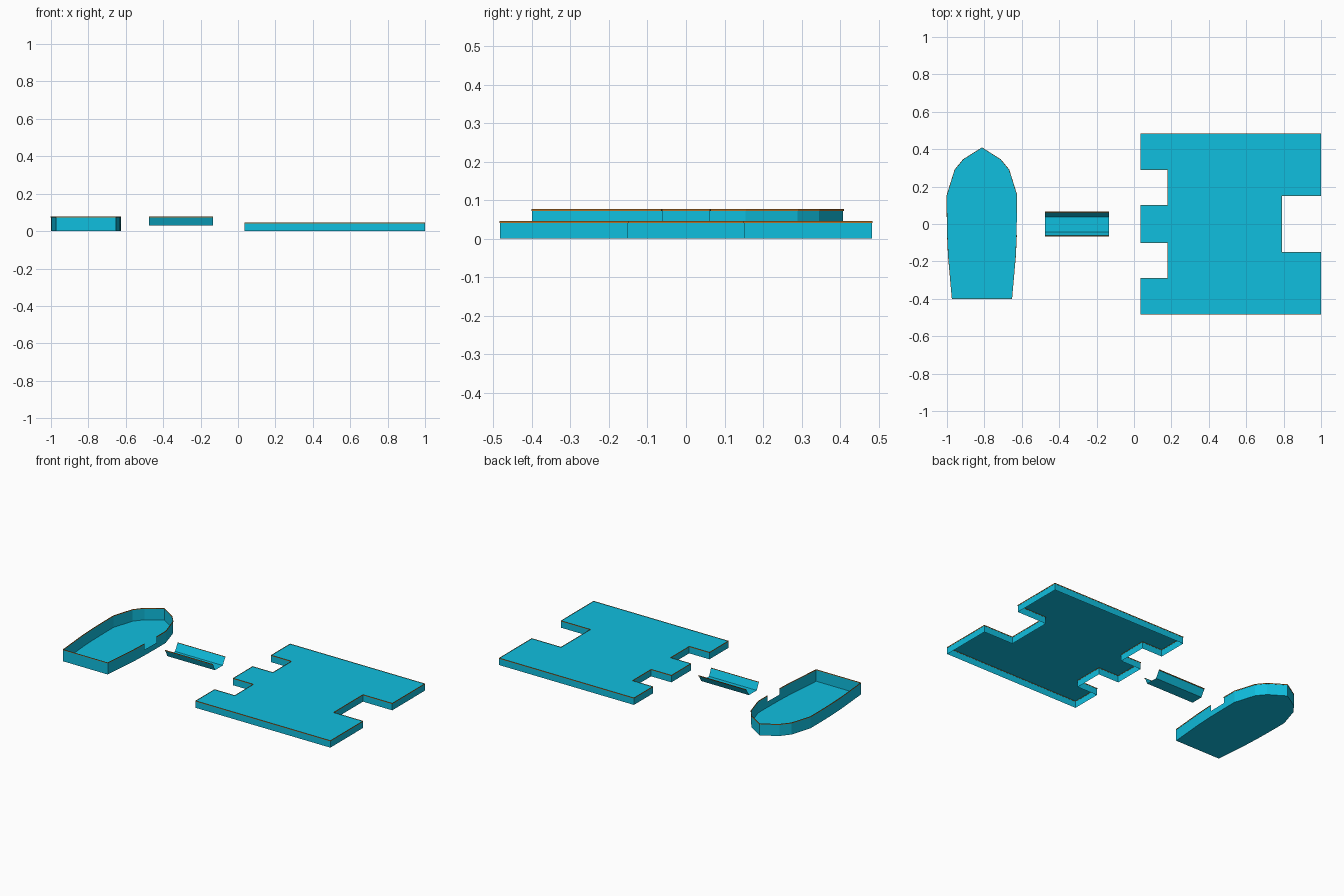
import bpy

if "Cube" in bpy.data.objects:
    bpy.data.objects.remove(bpy.data.objects["Cube"])


def material(name, rgb):
    m = bpy.data.materials.new(name)
    m.diffuse_color = (*rgb, 1)
    m.use_nodes = True
    m.node_tree.nodes["Principled BSDF"].inputs["Base Color"].default_value = m.diffuse_color
    return m


CYAN = material("cyan", (0.005, 0.52, 0.74))
ORANGE = material("orange", (0.45, 0.16, 0.02))


def mesh_object(name, verts, faces, mat):
    me = bpy.data.meshes.new(name)
    me.from_pydata(verts, [], faces)
    me.materials.append(mat)
    ob = bpy.data.objects.new(name, me)
    bpy.context.collection.objects.link(ob)
    return ob


def sheet(name, pts, z):
    return mesh_object(name, [(x, y, z) for x, y in pts], [range(len(pts))], CYAN)


def wall(name, pts, z0, z1, mat=CYAN, closed=True):
    n = len(pts)
    verts = [(x, y, z) for z in (z0, z1) for x, y in pts]
    faces = [(i, (i + 1) % n, n + (i + 1) % n, n + i) for i in range(n if closed else n - 1)]
    return mesh_object(name, verts, faces, mat)


def trim(name, pts, top, closed=True):
    # thin orange band finishing a top edge
    ob = wall(name, pts, top - 0.005, top, ORANGE, closed)
    s = ob.modifiers.new("thickness", "SOLIDIFY")
    s.thickness, s.offset = 0.003, 0


# Pointed tray: flat floor, full lower wall, upper wall broken by a side notch
CX = -0.813
right = [(0.185, -0.06), (0.18, -0.17), (0.16, -0.4)]
upper = [(0.1, 0.345), (0.145, 0.29), (0.187, 0.155), (0.187, 0.06)]
left = [(-x, y) for x, y in upper + right][::-1]
tray = [(CX + x, y) for x, y in right + left + [(0, 0.408)] + upper]
sheet("tray_floor", tray, 0)
wall("tray_lower_wall", tray, 0, 0.037)
wall("tray_upper_wall", tray, 0.037, 0.077, closed=False)
trim("tray_rim", tray, 0.077, closed=False)

# Open channel between the tray and the plate
section = [(-0.064, 0.077), (-0.043, 0.03), (0.037, 0.03), (0.064, 0.077)]
verts = [(x, y, z) for x in (-0.477, -0.135) for y, z in section]
mesh_object("channel", verts, [(i, i + 1, i + 5, i + 4) for i in range(3)], CYAN)
for side, y in (("front", -0.064), ("back", 0.064)):
    trim("channel_trim_" + side, [(-0.477, y), (-0.135, y)], 0.077, closed=False)

# Notched plate with a skirt, open underneath
half = [(1, 0.15), (1, 0.483), (0.035, 0.483), (0.035, 0.29),
        (0.18, 0.29), (0.18, 0.1), (0.035, 0.1)]
half = [(0.79, 0.15)] + half
plate = half + [(x, -y) for x, y in reversed(half)]
sheet("plate_top", plate, 0.044)
wall("plate_skirt", plate, 0, 0.044)
trim("plate_trim", plate, 0.046)
